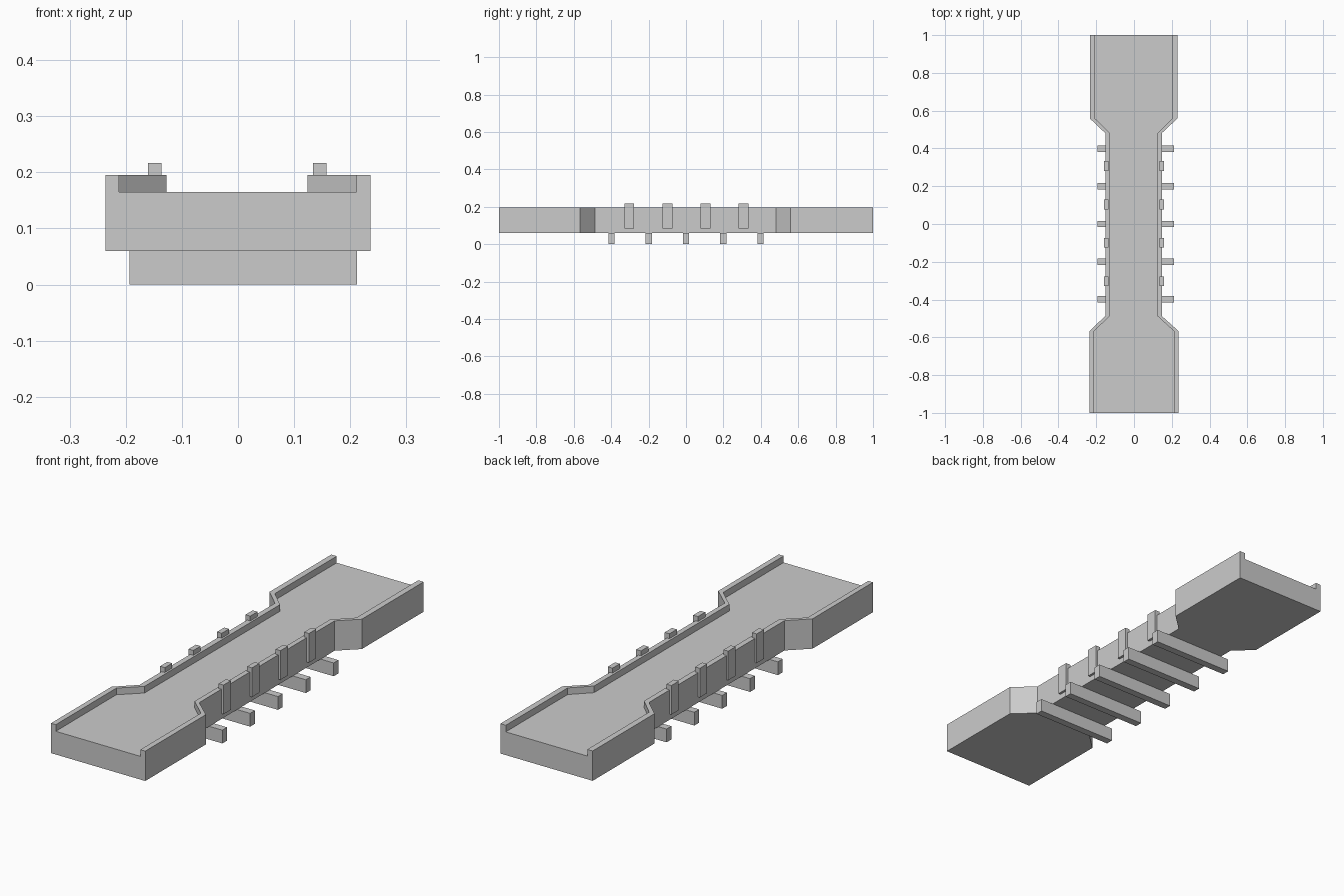
import bpy, bmesh

if "Cube" in bpy.data.objects:
    bpy.data.objects.remove(bpy.data.objects["Cube"])

BASE, DECK, RIM = 0.06, 0.165, 0.195


def finish(name, bm):
    bmesh.ops.recalc_face_normals(bm, faces=bm.faces)
    mesh = bpy.data.meshes.new(name)
    bm.to_mesh(mesh)
    bm.free()
    obj = bpy.data.objects.new(name, mesh)
    bpy.context.collection.objects.link(obj)
    return obj


def box(name, x0, x1, y0, y1, z0, z1):
    bm = bmesh.new()
    bmesh.ops.create_cube(bm, size=1)
    for v in bm.verts:
        v.co.x = x1 if v.co.x > 0 else x0
        v.co.y = y1 if v.co.y > 0 else y0
        v.co.z = z1 if v.co.z > 0 else z0
    return finish(name, bm)


# Bridge body: U-shaped section lofted along y
# stations: y, left outer, left inner, right inner, right outer
stations = [
    (-1.0, -0.236, -0.212, 0.211, 0.236),
    (-0.567, -0.236, -0.212, 0.211, 0.236),
    (-0.487, -0.152, -0.127, 0.124, 0.147),
    (0.481, -0.152, -0.127, 0.124, 0.147),
    (0.558, -0.233, -0.206, 0.202, 0.229),
    (1.0, -0.233, -0.206, 0.202, 0.229),
]
bm = bmesh.new()
rings = []
for y, lo, li, ri, ro in stations:
    section = [(lo, BASE), (ro, BASE), (ro, RIM), (ri, RIM),
               (ri, DECK), (li, DECK), (li, RIM), (lo, RIM)]
    rings.append([bm.verts.new((x, y, z)) for x, z in section])
for a, b in zip(rings, rings[1:]):
    for i in range(8):
        j = (i + 1) % 8
        bm.faces.new((a[i], a[j], b[j], b[i]))
bm.faces.new(rings[0])
bm.faces.new(rings[-1])
finish("bridge_body", bm)

# Parapet posts along both sides of the narrow span
for i in range(4):
    y = -0.303 + 0.2035 * i
    box(f"left_post_{i + 1}", -0.16, -0.136, y - 0.026, y + 0.026, 0.085, 0.217)
    box(f"right_post_{i + 1}", 0.134, 0.158, y - 0.026, y + 0.026, 0.085, 0.217)

# Cross beams under the span
for i in range(5):
    y = -0.398 + 0.199 * i
    box(f"cross_beam_{i + 1}", -0.193, 0.212, y - 0.017, y + 0.017, 0.0, BASE)
